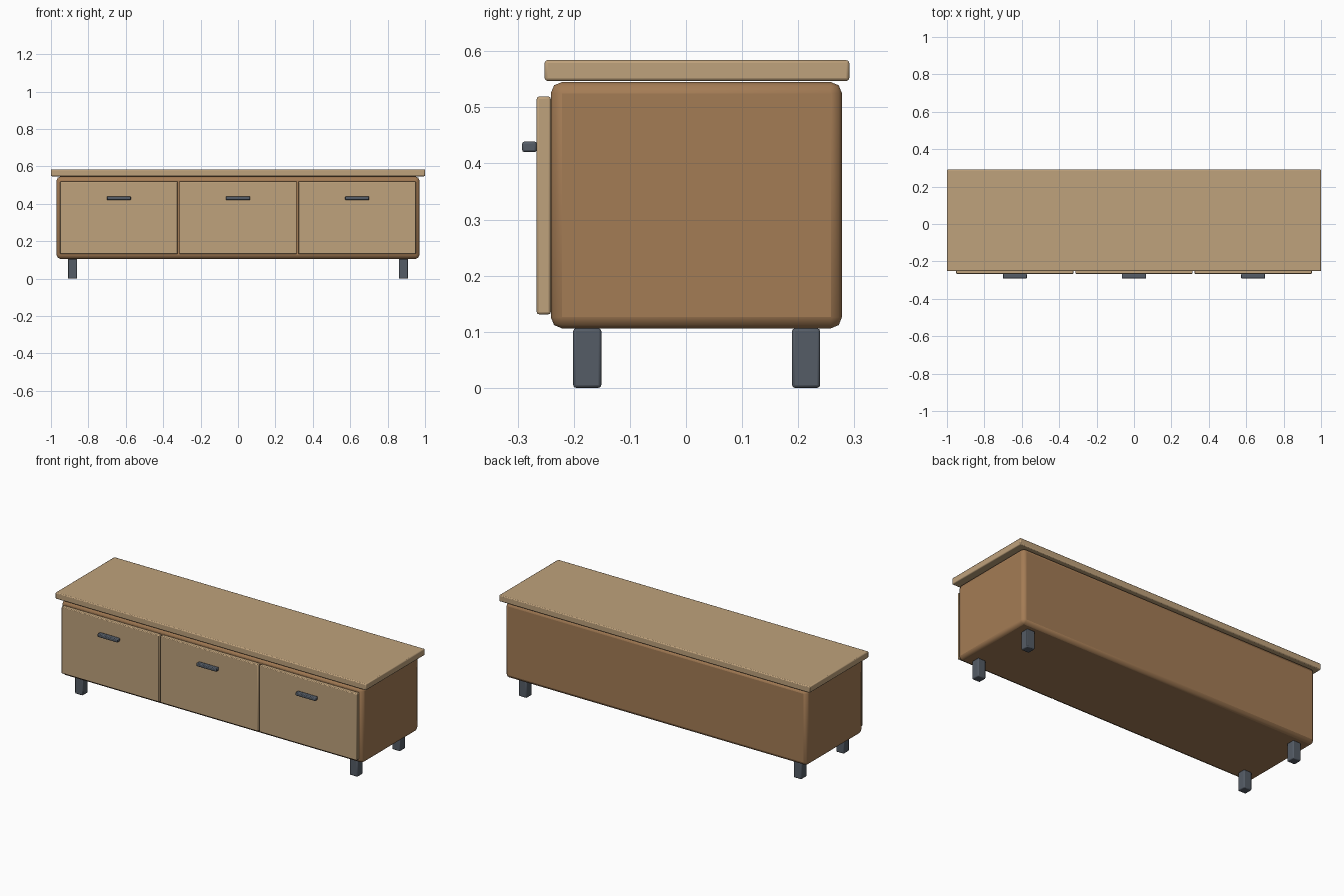
import bpy

if "Cube" in bpy.data.objects:
    bpy.data.objects.remove(bpy.data.objects["Cube"])


def material(name, color):
    m = bpy.data.materials.new(name)
    m.diffuse_color = (*color, 1)
    m.use_nodes = True
    m.node_tree.nodes["Principled BSDF"].inputs["Base Color"].default_value = m.diffuse_color
    return m


OAK = material("light_wood", (0.52, 0.36, 0.20))
WALNUT = material("brown_wood", (0.37, 0.20, 0.09))
METAL = material("dark_metal", (0.09, 0.107, 0.133))


def box(name, lo, hi, mat, bevel, segments=2):
    """Bevelled box between two opposite corners."""
    bpy.ops.mesh.primitive_cube_add(size=1, location=[(a + b) / 2 for a, b in zip(lo, hi)])
    ob = bpy.context.object
    ob.name = name
    ob.scale = [b - a for a, b in zip(lo, hi)]
    bpy.ops.object.transform_apply(location=False, rotation=False, scale=True)
    ob.data.materials.append(mat)
    mod = ob.modifiers.new("bevel", 'BEVEL')
    mod.width = bevel
    mod.segments = segments
    bpy.ops.object.shade_smooth_by_angle()
    return ob


# Carcass and overhanging top
box("cabinet_body", (-0.97, -0.241, 0.106), (0.97, 0.278, 0.545), WALNUT, 0.02)
box("top_board", (-1, -0.252, 0.547), (1, 0.291, 0.584), OAK, 0.005)

# Three drawer fronts with bar handles
for side, x in (("left", -0.637), ("middle", 0), ("right", 0.637)):
    box(f"{side}_drawer_front", (x - 0.314, -0.266, 0.131), (x + 0.314, -0.241, 0.519), OAK, 0.004)
    box(f"{side}_drawer_handle", (x - 0.064, -0.292, 0.42), (x + 0.064, -0.266, 0.439), METAL, 0.004)

# Four short square legs
for depth, y in (("front", -0.176), ("back", 0.214)):
    for side, x in (("left", -0.885), ("right", 0.885)):
        box(f"{depth}_{side}_leg", (x - 0.025, y - 0.025, 0), (x + 0.025, y + 0.025, 0.106), METAL, 0.005)
